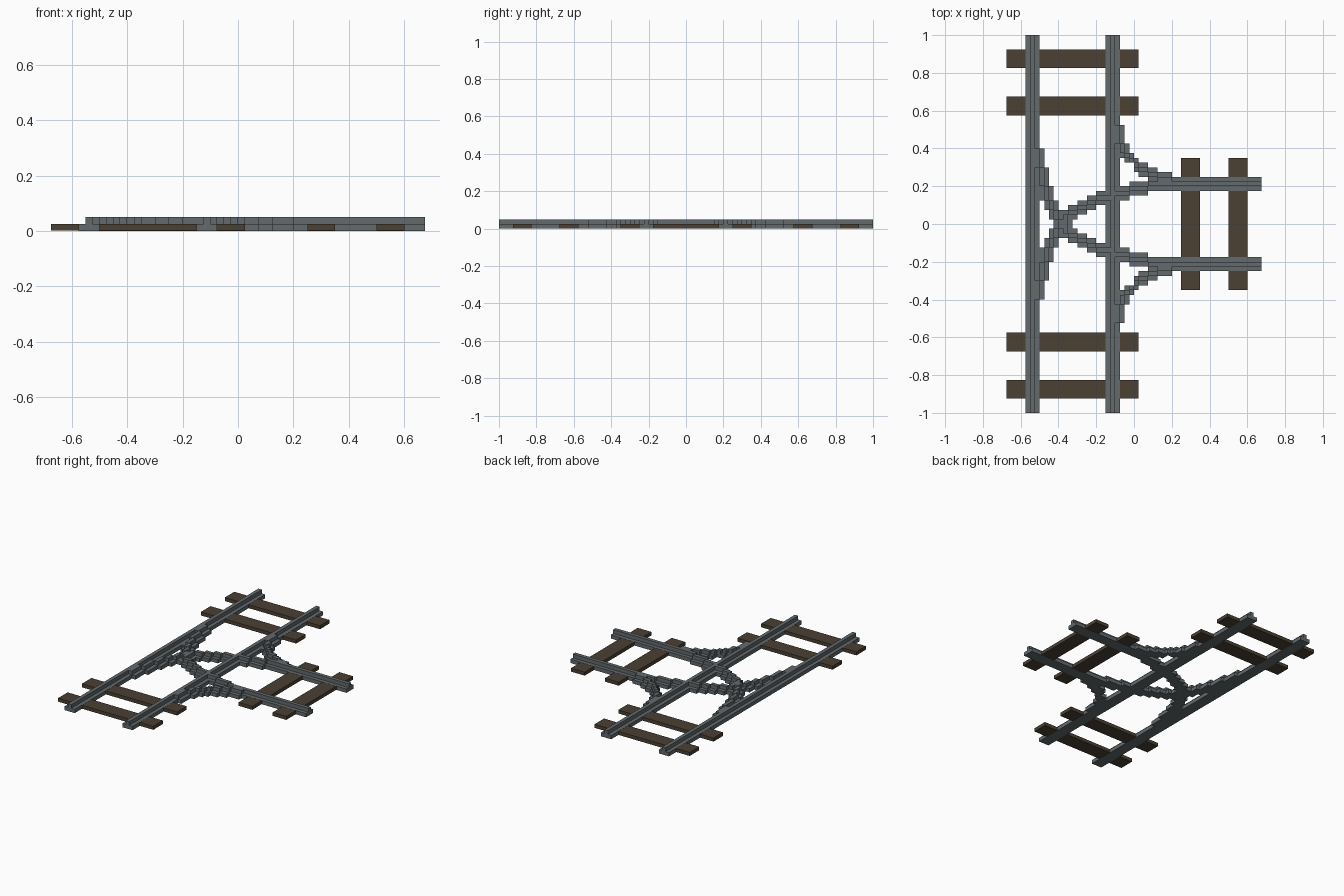
import bpy
import bmesh
from mathutils import Vector

if "Cube" in bpy.data.objects:
    bpy.data.objects.remove(bpy.data.objects["Cube"], do_unlink=True)

U = 0.025  # grid step: rail head width, base height and head height


def material(name, rgb):
    m = bpy.data.materials.new(name)
    m.use_nodes = True
    m.diffuse_color = (*rgb, 1)
    bsdf = next(n for n in m.node_tree.nodes if n.type == 'BSDF_PRINCIPLED')
    bsdf.inputs["Base Color"].default_value = (*rgb, 1)
    bsdf.inputs["Roughness"].default_value = 0.8
    return m


STEEL = material("steel grey", (0.125, 0.143, 0.152))
WOOD = material("dark brown wood", (0.070, 0.052, 0.034))

# Inverted T section: wide foot with a narrow head
SECTION = [(-1.5, 0), (1.5, 0), (1.5, 1), (0.5, 1),
           (0.5, 2), (-0.5, 2), (-0.5, 1), (-1.5, 1)]


def add_rail(bm, axis, centre, start, end):
    """Extrude the rail section along 'x' or 'y' with its middle at centre."""
    verts = []
    for s, z in SECTION:
        side = centre + s * U
        verts.append(bm.verts.new((side, start, z * U) if axis == 'y'
                                  else (start, side, z * U)))
    face = bm.faces.new(verts)
    out = bmesh.ops.extrude_face_region(bm, geom=[face])["geom"]
    step = Vector((0, end - start, 0) if axis == 'y' else (end - start, 0, 0))
    bmesh.ops.translate(bm, vec=step,
                        verts=[g for g in out if isinstance(g, bmesh.types.BMVert)])


def finish(bm, name, mat):
    bmesh.ops.recalc_face_normals(bm, faces=bm.faces)
    mesh = bpy.data.meshes.new(name)
    bm.to_mesh(mesh)
    bm.free()
    mesh.materials.append(mat)
    obj = bpy.data.objects.new(name, mesh)
    bpy.context.collection.objects.link(obj)
    return obj


def rail_object(name, pieces, flip=1):
    bm = bmesh.new()
    for axis, centre, start, end in pieces:
        if axis == 'y':
            start, end = start * flip, end * flip
        else:
            centre *= flip
        add_rail(bm, axis, centre, start, end)
    return finish(bm, name, STEEL)


def sleeper(name, x0, x1, y0, y1):
    # Kept a hair thinner than the rail foot that passes through it
    bm = bmesh.new()
    bmesh.ops.create_cube(bm, size=1)
    for v in bm.verts:
        v.co = ((x0 + x1) / 2 + v.co.x * (x1 - x0),
                (y0 + y1) / 2 + v.co.y * (y1 - y0),
                0.0125 + v.co.z * 0.0235)
    finish(bm, name, WOOD)


# Through rails
rail_object("left_through_rail", [('y', -0.5375, -1, 1)])
rail_object("right_through_rail", [('y', -0.1125, -1, 1)])

# Stepped wide curve, from the far through rail to the branch
wide_curve = [
    ('y', -0.5125, -0.4, -0.3), ('y', -0.4875, -0.3, -0.2),
    ('y', -0.4625, -0.2, -0.125), ('y', -0.4375, -0.125, -0.075),
    ('y', -0.4125, -0.075, -0.025), ('y', -0.3875, -0.025, 0.0),
    ('y', -0.3625, 0.0, 0.025), ('x', 0.0375, -0.375, -0.35),
    ('x', 0.0625, -0.35, -0.3), ('x', 0.0875, -0.3, -0.25),
    ('x', 0.1125, -0.25, -0.2), ('x', 0.1375, -0.2, -0.1),
    ('x', 0.1625, -0.1, -0.025), ('x', 0.1875, -0.025, 0.075),
]
# Stepped tight curve, from the near through rail to the branch
tight_curve = [
    ('y', -0.0875, 0.525, 0.425), ('y', -0.0625, 0.425, 0.375),
    ('y', -0.0375, 0.375, 0.35), ('y', -0.0125, 0.35, 0.325),
    ('x', 0.3125, 0.0, 0.025), ('x', 0.2875, 0.025, 0.075),
    ('x', 0.2625, 0.075, 0.125), ('x', 0.2375, 0.125, 0.2),
]

# Branch rails and curves, mirrored front to back
for label, flip in (("back", 1), ("front", -1)):
    rail_object(f"{label}_branch_rail", [('x', 0.2125, 0.075, 0.675)], flip)
    rail_object(f"{label}_wide_curve_rail", wide_curve, flip)
    rail_object(f"{label}_tight_curve_rail", tight_curve, flip)
    for place, y in (("inner", 0.625), ("outer", 0.875)):
        sleeper(f"{label}_{place}_sleeper", -0.675, 0.025,
                y * flip - 0.05, y * flip + 0.05)

# Branch sleepers
for place, x in (("inner", 0.3), ("outer", 0.55)):
    sleeper(f"branch_{place}_sleeper", x - 0.05, x + 0.05, -0.35, 0.35)
